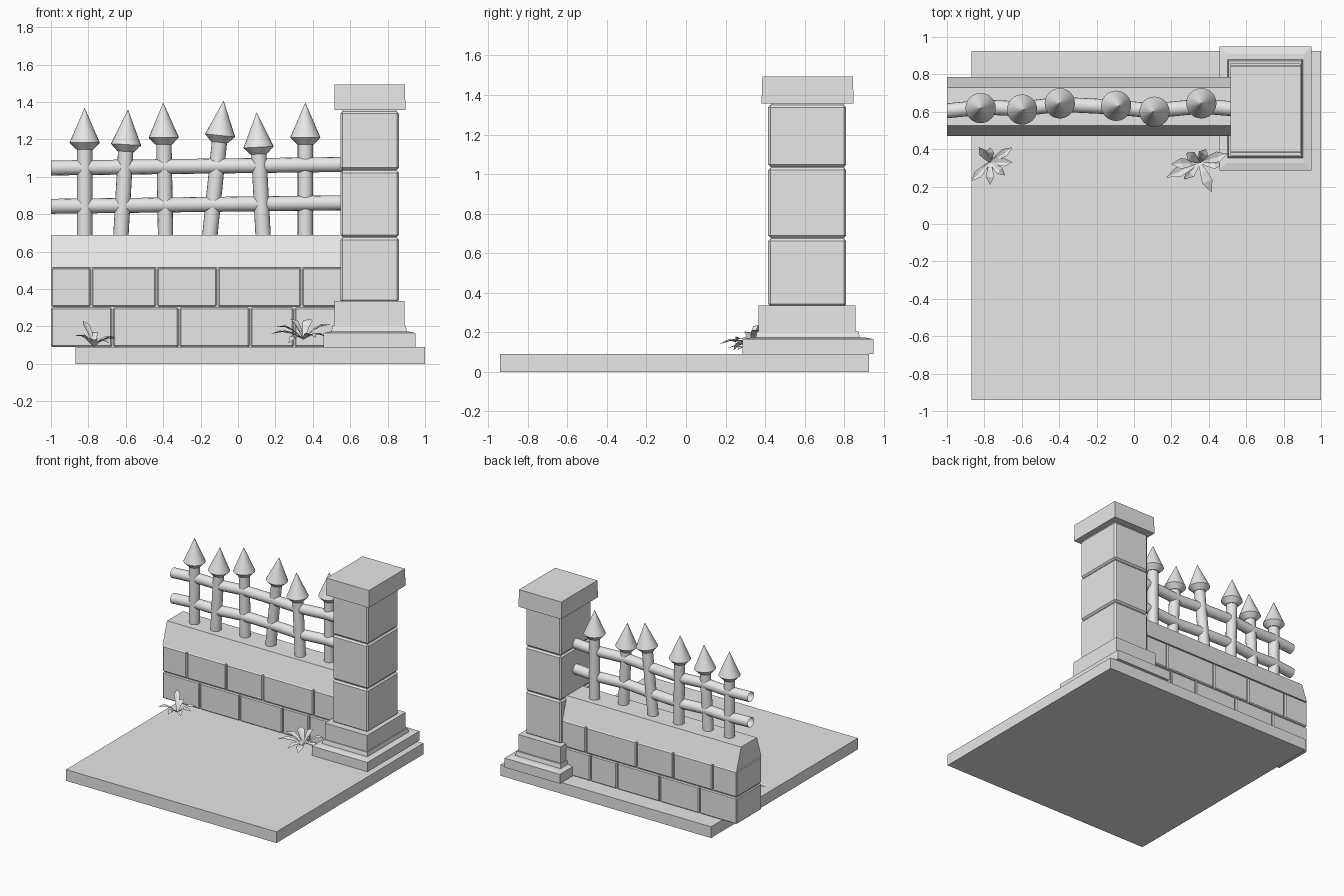
import bpy, bmesh, math
from mathutils import Vector

if "Cube" in bpy.data.objects:
    bpy.data.objects.remove(bpy.data.objects["Cube"])

stone = bpy.data.materials.new("light grey stone")
stone.use_nodes = True
grey = (0.8, 0.8, 0.8, 1)
stone.diffuse_color = grey
stone.node_tree.nodes["Principled BSDF"].inputs["Base Color"].default_value = grey


def finish(name, bm, smooth=False):
    bmesh.ops.recalc_face_normals(bm, faces=bm.faces)
    mesh = bpy.data.meshes.new(name)
    bm.to_mesh(mesh)
    bm.free()
    obj = bpy.data.objects.new(name, mesh)
    bpy.context.collection.objects.link(obj)
    mesh.materials.append(stone)
    if smooth:
        bpy.ops.object.select_all(action='DESELECT')
        obj.select_set(True)
        bpy.context.view_layer.objects.active = obj
        bpy.ops.object.shade_smooth_by_angle(angle=math.radians(40))
    return obj


def box(name, x, y, z, taper=(0, 0), bevel=0):
    """Box from ranges; taper pulls the top edges inward along x and y."""
    bm = bmesh.new()
    for v in bmesh.ops.create_cube(bm, size=1)["verts"]:
        top = v.co.z > 0
        sx, sy = math.copysign(1, v.co.x), math.copysign(1, v.co.y)
        v.co = (x[sx > 0] - sx * taper[0] * top,
                y[sy > 0] - sy * taper[1] * top, z[top])
    obj = finish(name, bm)
    if bevel:
        mod = obj.modifiers.new("worn edges", 'BEVEL')
        mod.width, mod.segments = bevel, 1
    return obj


def tube(name, rings, sides=16, capped=True):
    """Skin circles given as (centre, radius), facing along the path."""
    bm = bmesh.new()
    axis = (rings[-1][0] - rings[0][0]).normalized()
    u = axis.cross(Vector((0, 1, 0))).normalized()
    w = axis.cross(u)
    loops = []
    for c, r in rings:
        angles = [2 * math.pi * i / sides for i in range(sides)]
        loops.append([bm.verts.new(c + r * (u * math.cos(a) + w * math.sin(a)))
                      for a in angles])
    for a, b in zip(loops, loops[1:]):
        for i in range(sides):
            j = (i + 1) % sides
            bm.faces.new((a[i], a[j], b[j], b[i]))
    if capped:
        bm.faces.new(loops[0])
        bm.faces.new(loops[-1])
    return finish(name, bm, smooth=True)


# Ground slab
box("ground_slab", (-0.87, 1), (-0.94, 0.925), (0, 0.09))

# Pillar: stepped base, three blocks around a core, cap
box("pillar_base", (0.457, 0.949), (0.287, 0.948), (0.09, 0.165))
box("pillar_base_slope", (0.457, 0.949), (0.287, 0.948), (0.165, 0.173), (0.04, 0.04))
box("pillar_moulding", (0.498, 0.904), (0.352, 0.88), (0.17, 0.205), (0.008, 0.008))
box("pillar_plinth", (0.515, 0.89), (0.367, 0.858), (0.2, 0.335))
box("pillar_core", (0.56, 0.848), (0.43, 0.797), (0.3, 1.4))
for i, z in enumerate([(0.33, 0.674), (0.678, 1.033), (1.037, 1.35)]):
    box(f"pillar_block_{i + 1}", (0.547, 0.861), (0.416, 0.81), z, bevel=0.012)
box("pillar_cap", (0.515, 0.895), (0.382, 0.848), (1.357, 1.493), (0.002, 0.004))

# Wall: bricks around a recessed core, sloped coping
WALL_Y = (0.47, 0.786)
END = 0.6
box("wall_core", (-0.99, END), (0.482, 0.774), (0.09, 0.53))
courses = [((0.09, 0.3), [-0.67, -0.315, 0.065, 0.3]),
           ((0.306, 0.513), [-0.785, -0.435, -0.11, 0.34])]
for row, (z, joints) in enumerate(courses):
    edges = [-1] + joints + [END]
    for i, (a, b) in enumerate(zip(edges, edges[1:])):
        left = a + (0.004 if i else 0)
        box(f"brick_{row + 1}_{i + 1}", (left, b - 0.004), WALL_Y, z, bevel=0.007)
box("wall_coping", (-1, END), WALL_Y, (0.516, 0.69), (0, 0.057))

# Wavy rails, open at the ends
wave = [(-1, 0.605), (-0.8, 0.625), (-0.6, 0.615), (-0.4, 0.64),
        (-0.1, 0.625), (0.1, 0.605), (0.36, 0.63), (END, 0.61)]
for name, z0 in (("lower_rail", 0.842), ("upper_rail", 1.047)):
    tube(name, [(Vector((x, y, z0 + 0.012 * (x + 1))), 0.04) for x, y in wave],
         capped=False)

# Leaning posts with spear heads: base x, tip x, y, tip z
posts = [(-0.82, -0.82, 0.62, 1.367), (-0.627, -0.588, 0.612, 1.357),
         (-0.387, -0.4, 0.645, 1.395), (-0.152, -0.077, 0.632, 1.405),
         (0.135, 0.1, 0.6, 1.343), (0.36, 0.36, 0.645, 1.395)]
for i, (x0, x1, y, top) in enumerate(posts):
    base, tip = Vector((x0, y, 0.67)), Vector((x1, y, top))
    axis = (tip - base).normalized()
    tube(f"fence_post_{i + 1}", [(base, 0.041), (tip - axis * 0.2, 0.041)])
    tube(f"spear_head_{i + 1}", [(tip - axis * 0.222, 0.045),
                                 (tip - axis * 0.185, 0.081), (tip, 0.001)], 24)


def plant(name, root, tips, width):
    """Tuft of folded, arching leaves running from the root to each tip."""
    bm = bmesh.new()
    root = Vector(root)
    for t in tips:
        run = Vector(t) - root
        side = run.cross(Vector((0, 0, 1))).normalized() * width
        rows = []
        for f, spread in ((0, 0.15), (0.35, 0.7), (0.65, 1), (1, 0.02)):
            c = root + run * f + Vector((0, 0, 0.09 * f * (1 - f)))
            lift = Vector((0, 0, 0.3 * width * spread))
            rows.append([bm.verts.new(p) for p in
                         (c - side * spread + lift, c, c + side * spread + lift)])
        for a, b in zip(rows, rows[1:]):
            for k in (0, 1):
                bm.faces.new((a[k], a[k + 1], b[k + 1], b[k]))
    finish(name, bm)


plant("small_plant", (-0.77, 0.33, 0.09),
      [(-0.83, 0.41, 0.23), (-0.65, 0.41, 0.14), (-0.65, 0.33, 0.13),
       (-0.77, 0.21, 0.12), (-0.87, 0.23, 0.15), (-0.69, 0.26, 0.11),
       (-0.77, 0.41, 0.17)], 0.022)
plant("large_plant", (0.35, 0.33, 0.13),
      [(0.385, 0.4, 0.24), (0.5, 0.375, 0.21), (0.48, 0.32, 0.14),
       (0.415, 0.17, 0.14), (0.175, 0.25, 0.16), (0.2, 0.32, 0.2),
       (0.28, 0.38, 0.24), (0.27, 0.24, 0.11)], 0.029)
